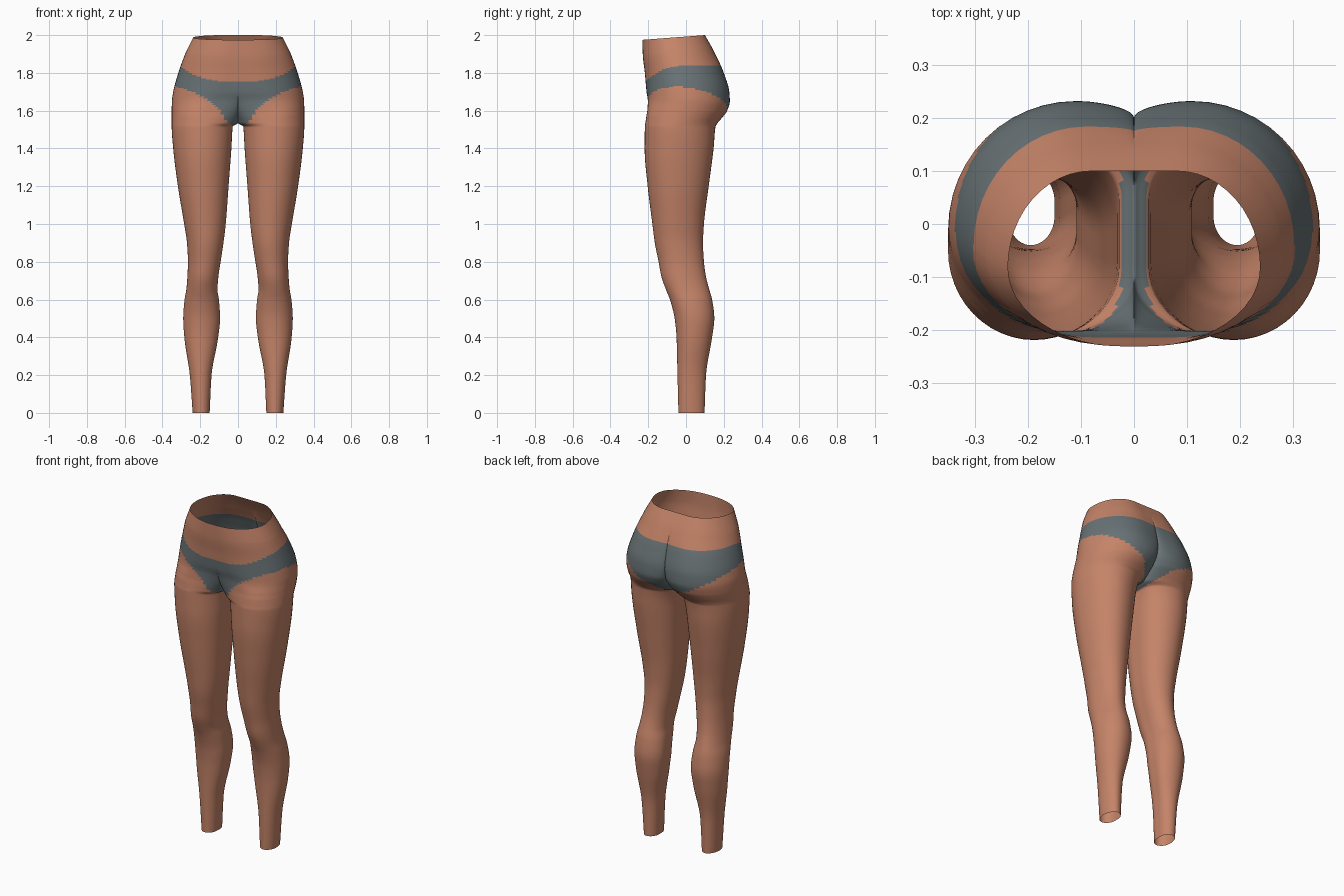
import bpy, bmesh, math

if "Cube" in bpy.data.objects:
    bpy.data.objects.remove(bpy.data.objects["Cube"])

# Leg profile: z, outer x, inner x, front y, back y
LEG = [
    (0.00, .240, .150, -.040, .098), (0.20, .255, .140, -.045, .106),
    (0.40, .284, .105, -.050, .138), (0.50, .290, .095, -.060, .150),
    (0.60, .283, .101, -.085, .138), (0.65, .274, .109, -.105, .124),
    (0.72, .268, .104, -.130, .106), (0.80, .265, .092, -.145, .095),
    (0.90, .270, .077, -.165, .090), (1.00, .285, .065, -.178, .095),
    (1.20, .318, .050, -.203, .120), (1.40, .343, .035, -.219, .146),
]
# Hip profile: z, outer x, inner x, front peak x, back peak x,
#              front y, back y, centre front y, centre back y
HIP = [
    (1.515, .351, .028, .190, .180, -.218, .156, -.080, .045),
    (1.535, .351, 0, .190, .165, -.215, .168, -.100, .070),
    (1.57, .351, 0, .190, .140, -.210, .197, -.142, .115),
    (1.60, .351, 0, .180, .120, -.205, .218, -.167, .152),
    (1.65, .350, 0, .140, .110, -.202, .232, -.190, .190),
    (1.70, .343, 0, .100, .110, -.209, .229, -.208, .200),
    (1.80, .316, 0, .060, .100, -.218, .200, -.218, .185),
    (1.90, .280, 0, .040, .080, -.229, .155, -.229, .153),
    (2.00, .238, 0, .020, .080, -.231, .100, -.231, .100),
]
# Leg openings of the briefs: |x|, z
EDGE_FRONT = [(0, 1.50), (.03, 1.525), (.06, 1.545), (.08, 1.57), (.1, 1.61),
              (.15, 1.65), (.2, 1.68), (.25, 1.705), (.34, 1.73)]
EDGE_BACK = [(0, 1.50), (.03, 1.525), (.1, 1.585), (.2, 1.628), (.3, 1.69), (.35, 1.73)]


def leg_row(z, xo, xi, yf, yb):
    xm, ym, h = (xo + xi) / 2, (yf + yb) / 2, (yb - yf) / 2
    return (z, xo, xi, xm, xm, yf, yb, ym - .2 * h, ym + .2 * h)


ROWS = [leg_row(*r) for r in LEG] + HIP


def slope(i, k):
    """Monotone tangent of column k at row i."""
    if i == 0 or i == len(ROWS) - 1:
        j = max(i, 1)
        return (ROWS[j][k] - ROWS[j - 1][k]) / (ROWS[j][0] - ROWS[j - 1][0])
    a = (ROWS[i][k] - ROWS[i - 1][k]) / (ROWS[i][0] - ROWS[i - 1][0])
    b = (ROWS[i + 1][k] - ROWS[i][k]) / (ROWS[i + 1][0] - ROWS[i][0])
    return 2 * a * b / (a + b) if a * b > 0 else 0


def sample(z):
    i = max(j for j in range(len(ROWS) - 1) if ROWS[j][0] <= z + 1e-9)
    h = ROWS[i + 1][0] - ROWS[i][0]
    t = (z - ROWS[i][0]) / h
    out = []
    for k in range(1, 9):
        p, q = ROWS[i][k], ROWS[i + 1][k]
        out.append(p * (2*t**3 - 3*t*t + 1) + q * (3*t*t - 2*t**3)
                   + h * (slope(i, k) * (t**3 - 2*t*t + t) + slope(i + 1, k) * (t**3 - t*t)))
    return out


def ring(z, q=12, s=8):
    """Half-body section: inner front, outside, inner back, inner edge."""
    xo, xi, xf, xb, yf, yb, cf, cb = sample(z)
    ym = .55 * yf + .45 * yb
    quarter = [math.pi / 2 * i / q for i in range(q)]
    pts = [(xf - (xf - xi) * math.cos(a), cf + (yf - cf) * math.sin(a)) for a in quarter]
    pts += [(xf + (xo - xf) * math.sin(a), ym + (yf - ym) * math.cos(a)) for a in quarter]
    pts += [(xb + (xo - xb) * math.cos(a), ym + (yb - ym) * math.sin(a)) for a in quarter]
    pts += [(xb - (xb - xi) * math.sin(a), cb + (yb - cb) * math.cos(a)) for a in quarter]
    pts += [(xi, cb + (cf - cb) * i / s) for i in range(s)]
    # the waist opening dips towards the front
    dip = .25 * max(0, z - 1.9)
    return [(x, y, z - dip * (.1 - y) / .33) for x, y in pts]


def lookup(table, x):
    for (a, p), (b, r) in zip(table, table[1:]):
        if x <= b:
            return p + (r - p) * (x - a) / (b - a)
    return table[-1][1]


def in_briefs(c):
    x = abs(c.x)
    top = min(1.84, 1.755 + .075 * (x / .3) ** 3) if c.y < -.03 else 1.84
    return lookup(EDGE_FRONT if c.y < 0 else EDGE_BACK, x) < c.z < top


def material(name, rgb):
    m = bpy.data.materials.new(name)
    m.diffuse_color = (*rgb, 1)
    m.use_nodes = True
    m.node_tree.nodes["Principled BSDF"].inputs["Base Color"].default_value = m.diffuse_color
    return m


# Loft one half, leaving the middle, waist and ankle open
levels = [i * .02 for i in range(75)] + [1.5 + i * .005 for i in range(101)]
bm = bmesh.new()
loops = [[bm.verts.new(p) for p in ring(z)] for z in levels]
for lo, hi in zip(loops, loops[1:]):
    n = len(lo)
    for i in range(n):
        vs = (lo[i], lo[(i + 1) % n], hi[(i + 1) % n], hi[i])
        if any(v.co.x > 1e-5 for v in vs):
            bm.faces.new(vs)

# Mirror to the other side and weld the centre line
geom = bm.verts[:] + bm.edges[:] + bm.faces[:]
bmesh.ops.mirror(bm, geom=geom, axis='X', merge_dist=-1)
bmesh.ops.remove_doubles(bm, verts=bm.verts[:], dist=1e-5)
loose = [v for v in bm.verts if not v.link_faces]
bmesh.ops.delete(bm, geom=loose, context='VERTS')
bmesh.ops.recalc_face_normals(bm, faces=bm.faces[:])
bm.normal_update()
low = max((f for f in bm.faces), key=lambda f: f.calc_center_median().x)
if low.normal.x < 0:
    bmesh.ops.reverse_faces(bm, faces=bm.faces[:])

# Briefs are coloured by height between the waistband and leg openings
for f in bm.faces:
    f.smooth = True
    f.material_index = int(in_briefs(f.calc_center_median()))

mesh = bpy.data.meshes.new("hips_and_legs")
bm.to_mesh(mesh)
bm.free()
mesh.materials.append(material("skin", (.56, .23, .14)))
mesh.materials.append(material("grey briefs", (.14, .17, .18)))
body = bpy.data.objects.new("hips_and_legs", mesh)
bpy.context.collection.objects.link(body)
